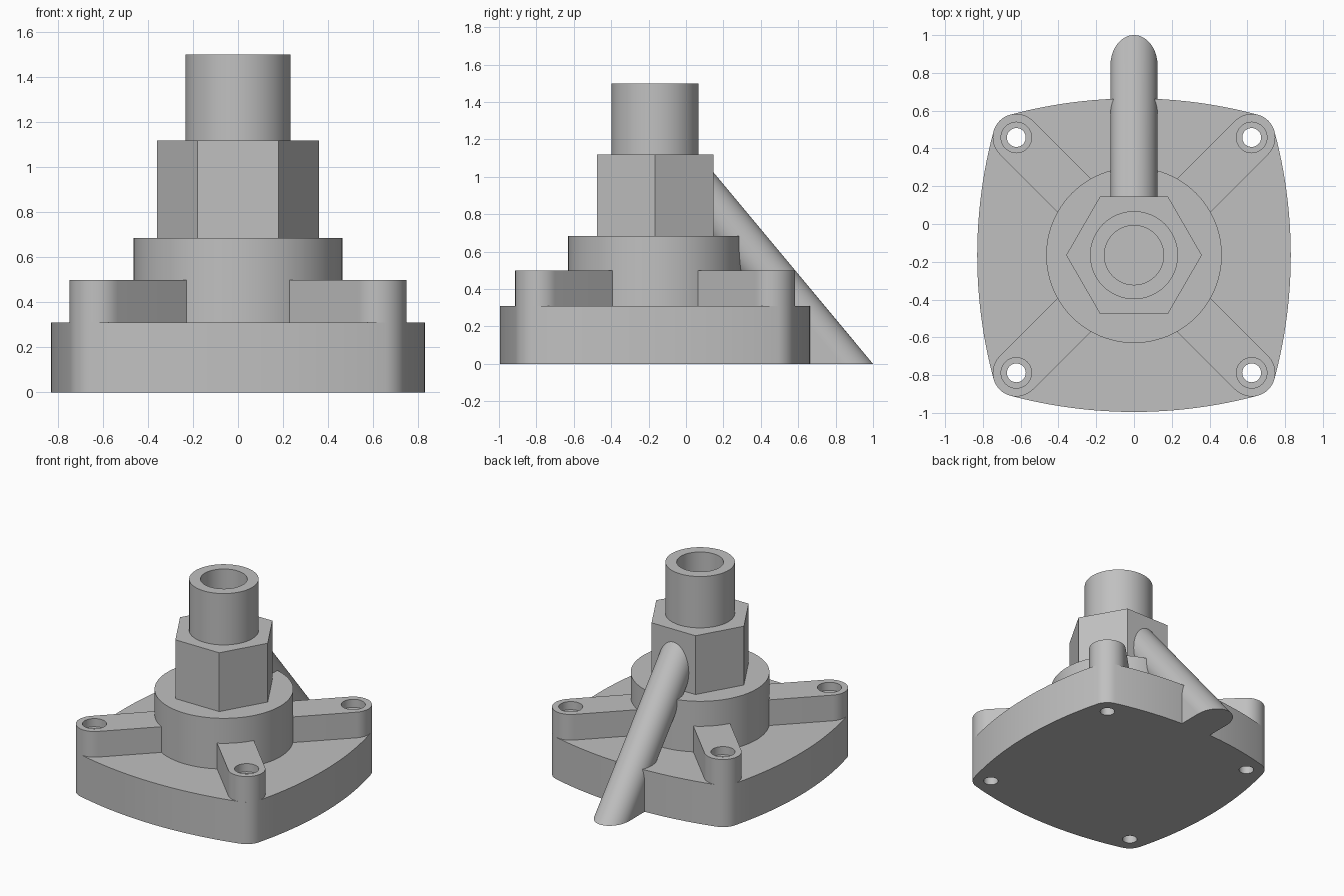
import bpy
import bmesh
from math import sin, cos, pi, radians, hypot, atan2

if "Cube" in bpy.data.objects:
    bpy.data.objects.remove(bpy.data.objects["Cube"], do_unlink=True)

CY = -0.165          # y of the main vertical axis
HOLE = 0.623         # bolt hole offset from the axis
CORNER = 0.125       # corner and rib radius
BASE_TOP, RIB_TOP, BOSS_TOP, NUT_TOP, TOP = 0.31, 0.5, 0.685, 1.12, 1.5

grey = bpy.data.materials.new("cast_grey")
grey.use_nodes = True
colour = (0.53, 0.53, 0.53, 1)
grey.diffuse_color = colour
grey.node_tree.nodes["Principled BSDF"].inputs["Base Color"].default_value = colour


def arc(x, y, rx, a0, a1, n, ry=None):
    ry = ry or rx
    angles = [radians(a0 + (a1 - a0) * i / n) for i in range(n + 1)]
    return [(x + rx * cos(a), y + ry * sin(a)) for a in angles]


def circle(x, y, rx, n=64, ry=None):
    return arc(x, y, rx, 0, 360, n, ry)[:-1]


def prism(name, pts, z0, z1, lean=0):
    """Extrude a plan outline from z0 to z1, leaning along y."""
    bm = bmesh.new()
    low = [bm.verts.new((x, y, z0)) for x, y in pts]
    high = [bm.verts.new((x, y + lean, z1)) for x, y in pts]
    bm.faces.new(low)
    bm.faces.new(high)
    for i in range(len(pts)):
        j = (i + 1) % len(pts)
        bm.faces.new((low[i], low[j], high[j], high[i]))
    bmesh.ops.recalc_face_normals(bm, faces=bm.faces)
    mesh = bpy.data.meshes.new(name)
    bm.to_mesh(mesh)
    bm.free()
    mesh.materials.append(grey)
    obj = bpy.data.objects.new(name, mesh)
    bpy.context.collection.objects.link(obj)
    return obj


def select(obj):
    bpy.ops.object.select_all(action='DESELECT')
    obj.select_set(True)
    bpy.context.view_layer.objects.active = obj


def cut(obj, cutter):
    select(obj)
    mod = obj.modifiers.new("cut", 'BOOLEAN')
    mod.operation = 'DIFFERENCE'
    mod.solver = 'EXACT'
    mod.object = cutter
    bpy.ops.object.modifier_apply(modifier=mod.name)


# Base plate: four bulging sides tangent to the rounded corners
HALF = 0.83
reach = HALF - CORNER
c = (2 * HOLE ** 2 - reach ** 2) / (2 * (reach - HOLE))
swing = math_deg = atan2(HOLE, HOLE + c) * 180 / pi
outline = []
for k in range(4):
    t = k * pi / 2
    side = arc(-c, 0, HALF + c, -swing, swing, 24)
    corner = arc(HOLE, HOLE, CORNER, swing, 90 - swing, 10)
    for x, y in side + corner[1:-1]:
        outline.append((x * cos(t) - y * sin(t), CY + x * sin(t) + y * cos(t)))
base = prism("base_plate", outline, 0, BASE_TOP)

# Diagonal ribs with rounded ends around the bolt holes
ribs = []
length = hypot(HOLE, HOLE)
for k, label in enumerate(("back_left", "back_right", "front_right", "front_left")):
    t = pi / 4 + k * pi / 2
    shape = [(0.3, -CORNER)] + arc(length, 0, CORNER, -90, 90, 24) + [(0.3, CORNER)]
    pts = [(x * cos(t) - y * sin(t), CY + x * sin(t) + y * cos(t)) for x, y in shape]
    ribs.append(prism(label + "_rib", pts, BASE_TOP, RIB_TOP))

# Central stack
boss = prism("round_boss", circle(0, CY, 0.465, 96), BASE_TOP, BOSS_TOP)
nut = prism("hexagon_nut", circle(0, CY, 0.359, 6), BOSS_TOP, NUT_TOP)
neck = prism("pipe_neck", circle(0, CY, 0.233), NUT_TOP, TOP)

# Slanted round brace, flat on the ground
SLOPE = 0.833
FOOT = 0.837
brace = prism("slanted_brace", circle(0, FOOT, CORNER, 64, 0.163), 0, 1.1, -SLOPE * 1.1)

# Straight-sided web filling the space below the brace foot
web = prism("brace_web", [(-CORNER, 0.5), (CORNER, 0.5), (CORNER, FOOT), (-CORNER, FOOT)],
            0, BASE_TOP - 0.005)
for v in web.data.vertices:
    if v.co.z > 0.1 and v.co.y > 0.6:
        v.co.y = FOOT - SLOPE * v.co.z

# Bolt holes with counterbores
for rib, (sx, sy) in zip(ribs, ((1, 1), (-1, 1), (-1, -1), (1, -1))):
    x, y = sx * HOLE, CY + sy * HOLE
    hole = prism("hole_cutter", circle(x, y, 0.05, 32), -0.1, 0.7)
    bore = prism("counterbore_cutter", circle(x, y, 0.081, 32), RIB_TOP - 0.06, 0.7)
    cut(base, hole)
    cut(rib, hole)
    cut(rib, bore)
    for helper in (hole, bore):
        bpy.data.objects.remove(helper, do_unlink=True)

# Blind bore down the pipe
bore = prism("pipe_cutter", circle(0, CY, 0.157), 0.75, 1.7)
for part in (neck, nut, brace):
    cut(part, bore)
bpy.data.objects.remove(bore, do_unlink=True)

for part in [base, boss, nut, neck, brace, web] + ribs:
    select(part)
    bpy.ops.object.shade_smooth_by_angle(angle=radians(30))
